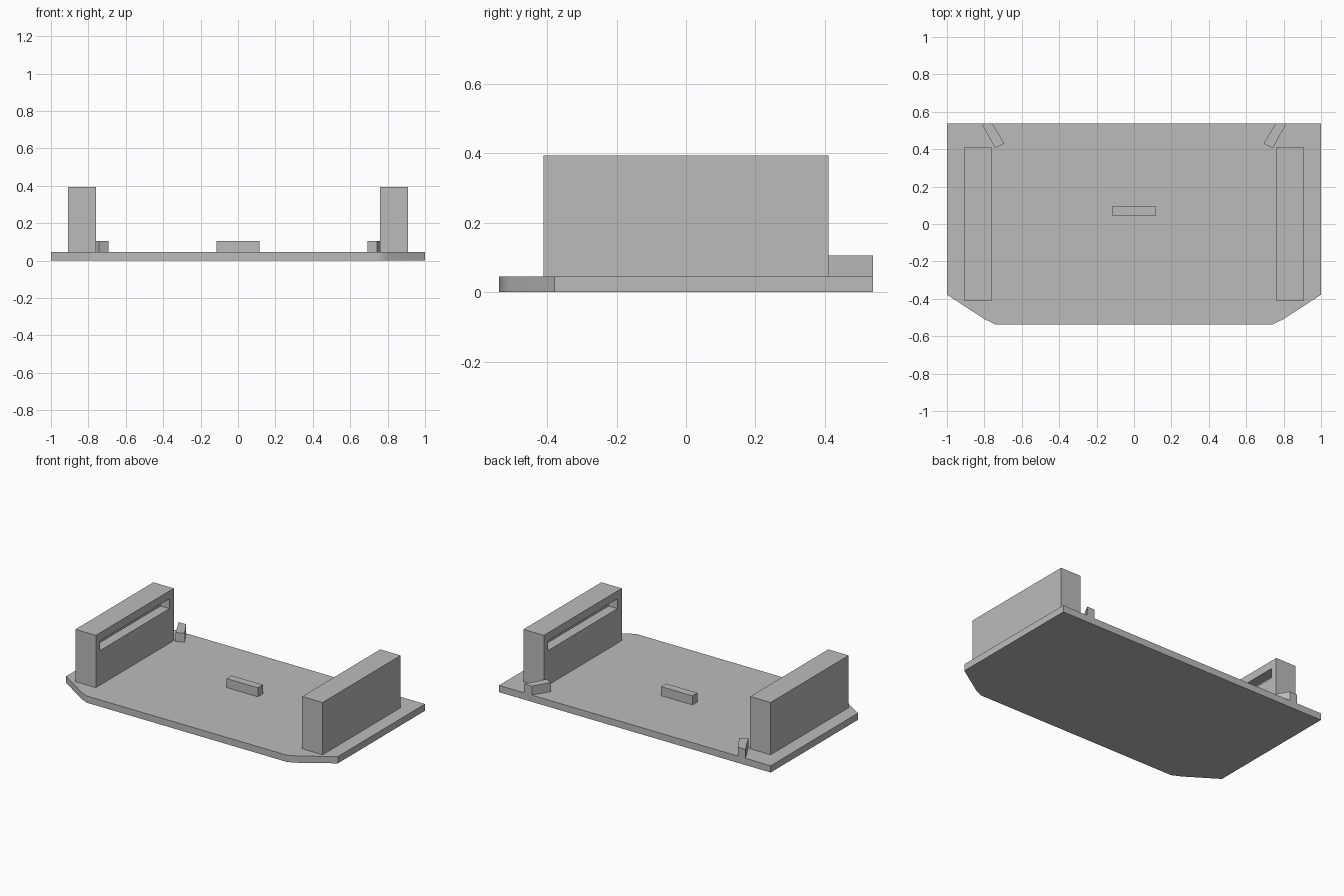
import bpy
import bmesh
import math

cube = bpy.data.objects.get("Cube")
if cube:
    bpy.data.objects.remove(cube, do_unlink=True)

grey = bpy.data.materials.new("plain grey")
grey.use_nodes = True
grey.diffuse_color = (0.5, 0.5, 0.5, 1)
grey.node_tree.nodes["Principled BSDF"].inputs["Base Color"].default_value = (0.5, 0.5, 0.5, 1)

BACK = 0.538      # half depth of the plate
DECK = 0.045      # top of the plate
TAB_TOP = 0.105


def prism(name, outline, low, high):
    """Extrude a flat outline upwards into a solid."""
    bm = bmesh.new()
    base = bm.faces.new([bm.verts.new((x, y, low)) for x, y in outline])
    top = bmesh.ops.extrude_face_region(bm, geom=[base])["geom"]
    verts = [v for v in top if isinstance(v, bmesh.types.BMVert)]
    bmesh.ops.translate(bm, verts=verts, vec=(0, 0, high - low))
    bmesh.ops.recalc_face_normals(bm, faces=bm.faces)
    mesh = bpy.data.meshes.new(name)
    bm.to_mesh(mesh)
    bm.free()
    mesh.materials.append(grey)
    obj = bpy.data.objects.new(name, mesh)
    bpy.context.collection.objects.link(obj)
    return obj


def box(name, x, y, z):
    return prism(name, [(x[0], y[0]), (x[1], y[0]), (x[1], y[1]), (x[0], y[1])], *z)


# Base plate with gently curved front corners
corner = [(0.738, -BACK), (0.797, -0.51), (0.92, -0.43), (1, -0.378)]
half = corner + [(1, BACK)]
plate = prism("base_plate", half + [(-x, y) for x, y in reversed(half)], 0, DECK)
bpy.context.view_layer.objects.active = plate
plate.select_set(True)
bpy.ops.object.shade_smooth_by_angle(angle=math.radians(30))
weighted = plate.modifiers.new("flat_large_faces", 'WEIGHTED_NORMAL')
weighted.keep_sharp = True

# Low block in the middle of the plate
box("centre_block", (-0.115, 0.115), (0.044, 0.097), (DECK, TAB_TOP))

for side, s in (("left", 1), ("right", -1)):
    # Side wall with a long slot in its inner face
    wall = box(side + "_wall", sorted((s * 0.76, s * 0.91)), (-0.41, 0.41), (DECK, 0.393))
    cutter = box(side + "_slot_cutter", sorted((s * 0.7, s * 0.825)), (-0.365, 0.365), (0.275, 0.34))
    cutter.hide_render = True
    cutter.hide_viewport = True
    slot = wall.modifiers.new("slot", 'BOOLEAN')
    slot.operation = 'DIFFERENCE'
    slot.solver = 'EXACT'
    slot.object = cutter

    # Slanted stop at the rear corner, cut flush with the plate edge
    stop = [(0.693, 0.43), (0.742, 0.405), (0.815, BACK), (0.758, BACK)]
    prism(side + "_rear_stop", [(s * x, y) for x, y in stop], DECK, TAB_TOP)
